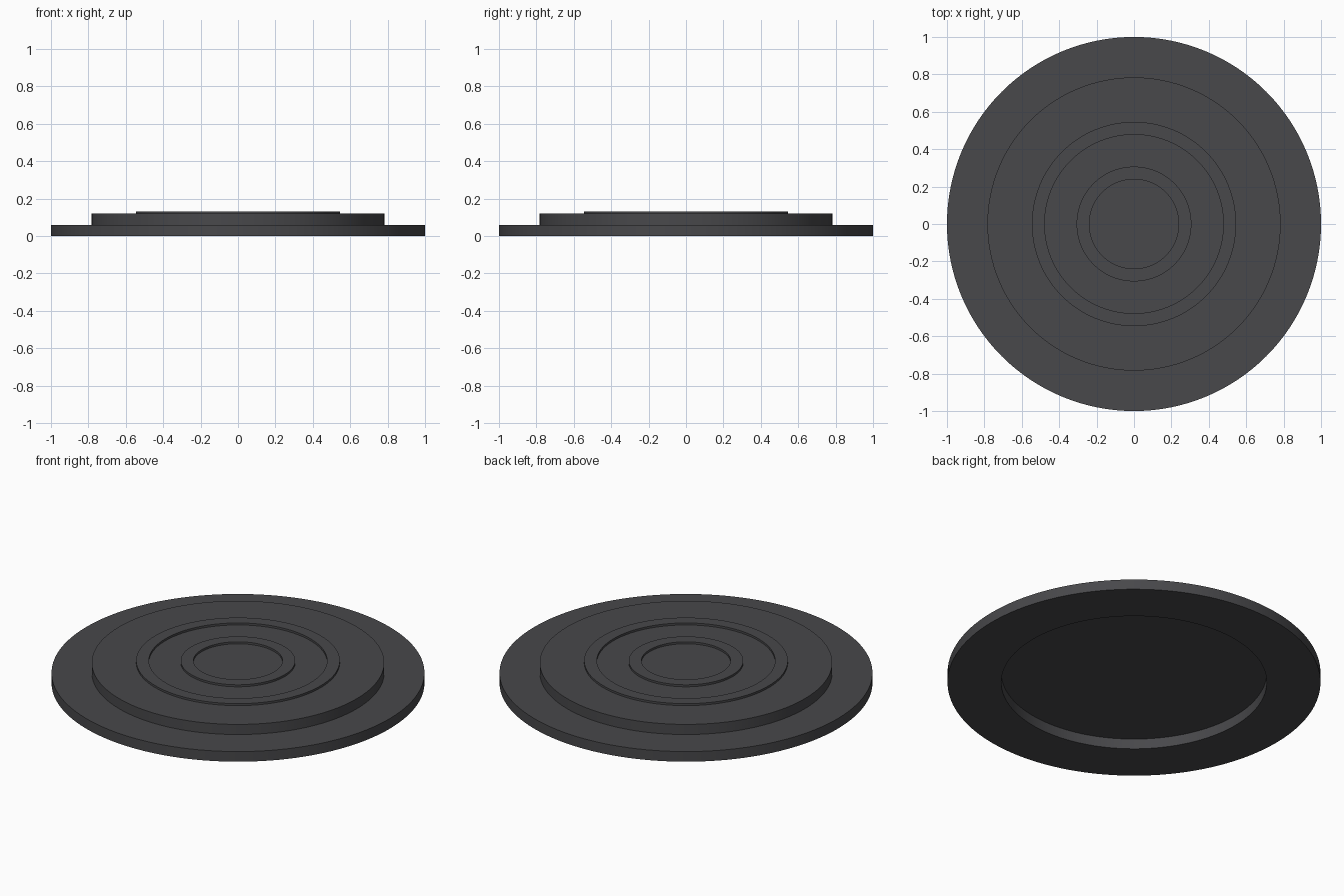
import bpy, bmesh, math

if "Cube" in bpy.data.objects:
    bpy.data.objects.remove(bpy.data.objects["Cube"])

SEGMENTS = 128

dark = bpy.data.materials.new("dark_grey")
dark.diffuse_color = (0.065, 0.065, 0.07, 1.0)
dark.use_nodes = True
dark.node_tree.nodes["Principled BSDF"].inputs["Base Color"].default_value = dark.diffuse_color


def lathe(name, profile, closed=False):
    """Revolve an (r, z) profile around the z axis."""
    bm = bmesh.new()
    verts = [bm.verts.new((r, 0, z)) for r, z in profile]
    pairs = list(zip(verts, verts[1:]))
    if closed:
        pairs.append((verts[-1], verts[0]))
    edges = [bm.edges.new(p) for p in pairs]
    bmesh.ops.spin(bm, geom=verts + edges, cent=(0, 0, 0), axis=(0, 0, 1),
                   angle=math.tau, steps=SEGMENTS, use_duplicate=False)
    bmesh.ops.remove_doubles(bm, verts=bm.verts[:], dist=1e-5)
    bmesh.ops.recalc_face_normals(bm, faces=bm.faces[:])
    mesh = bpy.data.meshes.new(name)
    bm.to_mesh(mesh)
    bm.free()
    mesh.materials.append(dark)
    obj = bpy.data.objects.new(name, mesh)
    bpy.context.collection.objects.link(obj)
    bpy.ops.object.select_all(action='DESELECT')
    obj.select_set(True)
    bpy.context.view_layer.objects.active = obj
    bpy.ops.object.shade_smooth_by_angle(angle=math.radians(30))
    return obj


# Stepped plate: recess underneath, wide flange, raised centre
lathe("stepped_plate", [(0, 0.06), (0.712, 0.06), (0.712, 0), (1, 0),
                        (1, 0.06), (0.784, 0.06), (0.784, 0.12), (0, 0.12)])

# Low concentric ridges on the raised centre
for name, inner, outer in (("outer_ridge", 0.478, 0.546),
                           ("inner_ridge", 0.239, 0.307)):
    lathe(name, [(inner, 0.11), (outer, 0.11), (outer, 0.132), (inner, 0.132)],
          closed=True)
